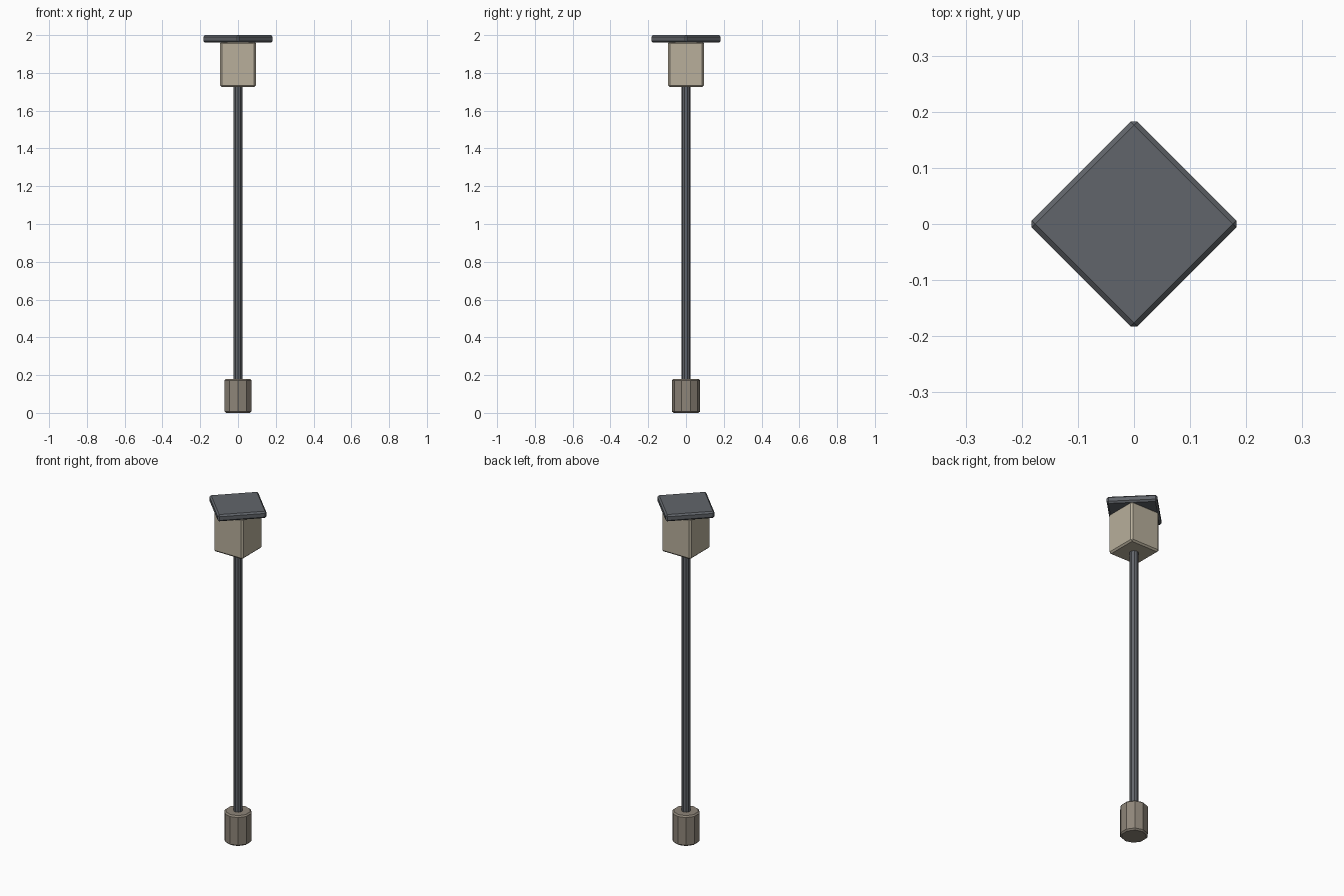
import bpy
from math import radians

if "Cube" in bpy.data.objects:
    bpy.data.objects.remove(bpy.data.objects["Cube"])


def material(name, color):
    mat = bpy.data.materials.new(name)
    mat.diffuse_color = (*color, 1)
    mat.use_nodes = True
    mat.node_tree.nodes["Principled BSDF"].inputs["Base Color"].default_value = mat.diffuse_color
    return mat


def finish(name, mat, bevel):
    obj = bpy.context.object
    obj.name = name
    obj.data.materials.append(mat)
    # Chamfer sharp edges only, keeping the facets flat
    mod = obj.modifiers.new("chamfer", 'BEVEL')
    mod.width = bevel
    mod.segments = 1
    mod.limit_method = 'ANGLE'
    mod.angle_limit = radians(45)
    return obj


def post(name, radius, z0, z1, mat, bevel, sides=10):
    bpy.ops.mesh.primitive_cylinder_add(vertices=sides, radius=radius, depth=z1 - z0,
                                        location=(0, 0, (z0 + z1) / 2))
    return finish(name, mat, bevel)


def block(name, width, z0, z1, mat, bevel, turn=0):
    bpy.ops.mesh.primitive_cube_add(size=1, location=(0, 0, (z0 + z1) / 2))
    obj = bpy.context.object
    obj.scale = (width, width, z1 - z0)
    bpy.ops.object.transform_apply(location=False, rotation=False, scale=True)
    obj.rotation_euler.z = radians(turn)
    return finish(name, mat, bevel)


stone = material("stone", (0.27, 0.235, 0.19))
metal = material("dark_metal", (0.12, 0.13, 0.145))
glass = material("lamp_glass", (0.48, 0.43, 0.33))

# Ten-sided foot and slim pole
post("foot", 0.075, 0.0, 0.18, stone, 0.008)
post("pole", 0.024, 0.172, 1.735, metal, 0.006)

# Lamp box and the cap turned 45 degrees on top
block("lamp_box", 0.19, 1.725, 1.965, glass, 0.009)
block("lamp_cap", 0.267, 1.96, 2.0, metal, 0.009, turn=45)
